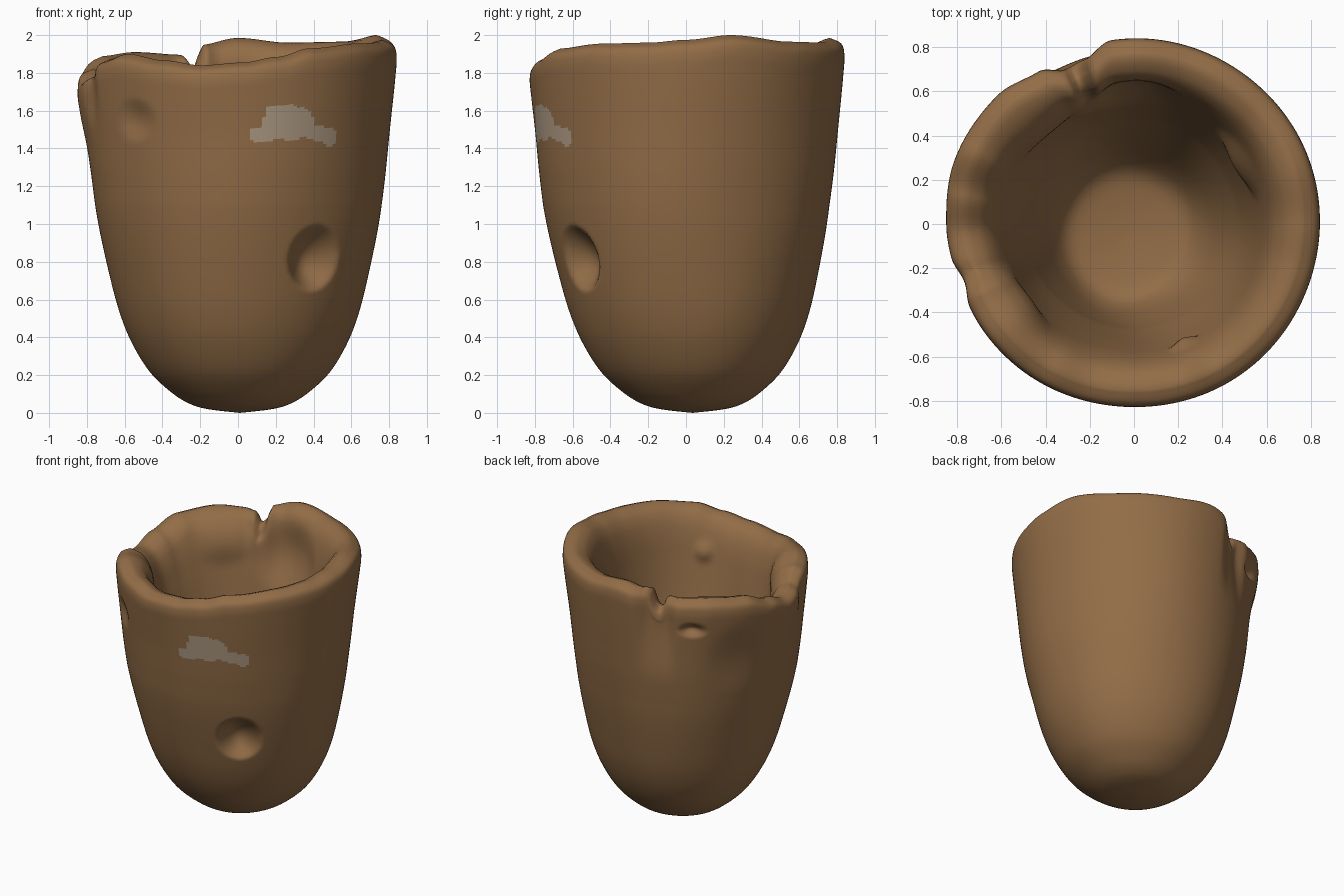
import bpy, bmesh, math
from mathutils import Vector

if "Cube" in bpy.data.objects:
    bpy.data.objects.remove(bpy.data.objects["Cube"])

SEGS = 240


def smooth(v, a, b):
    t = max(0.0, min(1.0, (v - a) / (b - a)))
    return t * t * (3 - 2 * t)


def lookup(table, a):
    """Smooth cyclic interpolation of (degrees, value) pairs."""
    pts = table + [(table[0][0] + 360, table[0][1])]
    for (a0, v0), (a1, v1) in zip(pts, pts[1:]):
        if a0 <= a <= a1:
            return v0 + (v1 - v0) * smooth(a, a0, a1)
    return pts[0][1]


def resample(pts, step):
    """Even Catmull-Rom samples along an (r, z) profile."""
    out = []
    for i in range(len(pts) - 1):
        p0, p1 = Vector(pts[max(i - 1, 0)]), Vector(pts[i])
        p2, p3 = Vector(pts[i + 1]), Vector(pts[min(i + 2, len(pts) - 1)])
        n = max(2, round((p2 - p1).length / step))
        for k in range(n):
            t = k / n
            out.append(0.5 * (2 * p1 + (p2 - p0) * t
                              + (2 * p0 - 5 * p1 + 4 * p2 - p3) * t * t
                              + (3 * p1 - p0 - 3 * p2 + p3) * t ** 3))
    out.append(Vector(pts[-1]))
    return out


def material(name, rgb):
    m = bpy.data.materials.new(name)
    m.diffuse_color = (*rgb, 1)
    m.use_nodes = True
    m.node_tree.nodes["Principled BSDF"].inputs["Base Color"].default_value = m.diffuse_color
    return m


# Wall profiles (radius, height); rim crest sits at z = 1.95
outer = [(0, 0), (0.17, 0.02), (0.27, 0.05), (0.365, 0.11), (0.475, 0.215),
         (0.565, 0.36), (0.63, 0.52), (0.683, 0.72), (0.742, 1.0), (0.777, 1.25),
         (0.802, 1.5), (0.828, 1.75), (0.836, 1.86), (0.82, 1.92), (0.76, 1.95)]
inner = [(0.76, 1.95), (0.69, 1.925), (0.64, 1.86), (0.6, 1.74), (0.565, 1.55),
         (0.52, 1.3), (0.465, 1.05), (0.4, 0.82), (0.34, 0.66), (0.27, 0.57),
         (0.14, 0.54), (0, 0.53)]

# Uneven rim: height and radius round the pot
rim_height = [(0, 1.975), (18, 2.0), (45, 1.965), (70, 1.96), (90, 1.985), (105, 1.95),
              (113, 1.895), (135, 1.91), (155, 1.89), (170, 1.82), (183, 1.765),
              (195, 1.79), (205, 1.87), (220, 1.9), (240, 1.865), (255, 1.84),
              (272, 1.855), (286, 1.885), (300, 1.93), (325, 1.955), (345, 1.96)]
rim_radius = [(0, 1.01), (97, 1.0), (107, 0.93), (114, 0.92), (122, 0.98), (137, 1.02),
              (160, 1.025), (180, 1.01), (200, 0.995), (215, 1.0), (300, 0.99)]

# Finger marks: degrees, height, half width, half height, depth
outer_dents = [(305, 0.82, 0.16, 0.175, 0.115), (228, 1.55, 0.15, 0.13, 0.028),
               (128, 1.69, 0.11, 0.06, 0.05), (199, 1.72, 0.12, 0.24, 0.022),
               (150, 1.45, 0.22, 0.3, 0.015)]
inner_dents = [(293, 1.64, 0.09, 0.09, 0.03), (30, 1.6, 0.2, 0.2, 0.04),
               (90, 1.65, 0.3, 0.3, -0.06), (135, 1.72, 0.25, 0.2, 0.03),
               (215, 1.75, 0.2, 0.2, 0.03)]


def shape(r, z, deg, inside):
    a = math.radians(deg)
    # Rim height, rim radius and the torn notch
    up = smooth(z, 1.2, 1.95)
    z2 = z + (lookup(rim_height, deg) - 1.95) * up
    z2 -= 0.085 * math.exp(-((deg - 110) / 3.6) ** 4) * smooth(z, 1.72, 1.9)
    r2 = r * (1 + (lookup(rim_radius, deg) - 1) * smooth(z, 1.25, 1.85) * (0.4 if inside else 1)
              ) if not inside or z < 1.86 else r * (
        1 + (lookup(rim_radius, deg) - 1) * (0.4 + 0.6 * smooth(z, 1.86, 1.95)))
    # Hand-made unevenness
    wob = 0.007 if inside else 0.004
    r2 += wob * smooth(r, 0.1, 0.5) * (math.sin(3 * a + 2.5 * z)
                                      + 0.6 * math.sin(5 * a - 4 * z + 1))
    for d, dz, w, h, depth in (inner_dents if inside else outer_dents):
        diff = math.radians((deg - d + 180) % 360 - 180) * r
        q = (diff / w) ** 2 + ((z2 - dz) / h) ** 2
        if q < 1:
            fall = (1 - q) ** 1.15 if depth > 0.1 else (1 - q) ** 2
            r2 -= depth * fall
    low = max(0.0, 1 - z / 1.1)
    sx, sy = (-0.05, -0.1) if inside else (0.01, 0.035)
    return Vector((r2 * math.cos(a) + sx * low, r2 * math.sin(a) + sy * low, z2))


# Painted patch as overlapping ellipses in front view: x, z, half width, half height
patch = [(0.105, 1.472, 0.048, 0.04), (0.165, 1.485, 0.06, 0.045), (0.185, 1.535, 0.055, 0.05),
         (0.2, 1.58, 0.06, 0.05), (0.27, 1.575, 0.09, 0.055), (0.335, 1.57, 0.055, 0.05),
         (0.25, 1.5, 0.09, 0.055), (0.305, 1.48, 0.033, 0.035), (0.36, 1.525, 0.05, 0.05),
         (0.39, 1.49, 0.045, 0.045), (0.44, 1.475, 0.055, 0.045), (0.485, 1.46, 0.04, 0.052)]


def in_patch(c):
    return c.y < 0 and any(((c.x - x) / w) ** 2 + ((c.z - z) / h) ** 2 < 1
                           for x, z, w, h in patch)


# Pot body: one closed surface, outside then rim then inside
outer_pts = resample(outer, 0.015)
rows = [(p, False) for p in outer_pts]
rows += [(p, True) for p in resample(inner, 0.035)[1:]]
bm = bmesh.new()
rings = []
for (r, z), inside in rows[1:-1]:
    rings.append([bm.verts.new(shape(r, z, 360 * i / SEGS, inside)) for i in range(SEGS)])
base = bm.verts.new(shape(0, 0, 0, False))
floor = bm.verts.new(shape(0, inner[-1][1], 0, True))
for k in range(len(rings) - 1):
    for i in range(SEGS):
        j = (i + 1) % SEGS
        f = bm.faces.new((rings[k][i], rings[k][j], rings[k + 1][j], rings[k + 1][i]))
        if k < len(outer_pts) - 2 and in_patch(f.calc_center_median()):
            f.material_index = 1
for i in range(SEGS):
    j = (i + 1) % SEGS
    bm.faces.new((base, rings[0][j], rings[0][i]))
    bm.faces.new((floor, rings[-1][i], rings[-1][j]))
bmesh.ops.recalc_face_normals(bm, faces=bm.faces)
for f in bm.faces:
    f.smooth = True
mesh = bpy.data.meshes.new("clay_pot")
bm.to_mesh(mesh)
bm.free()
mesh.materials.append(material("brown clay", (0.29, 0.153, 0.063)))
mesh.materials.append(material("grey mark", (0.41, 0.315, 0.22)))
pot = bpy.data.objects.new("clay_pot", mesh)
bpy.context.collection.objects.link(pot)
